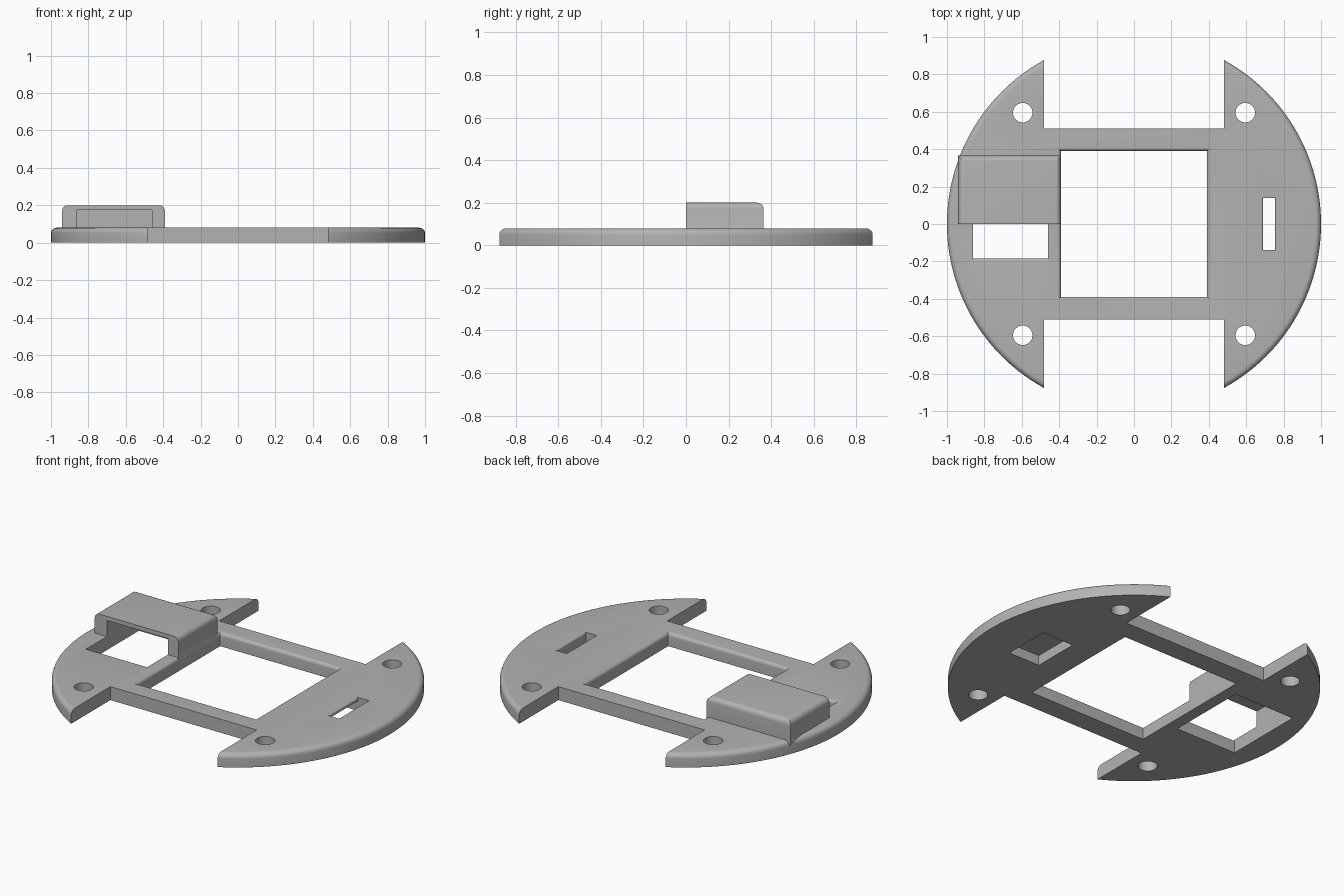
import bpy, bmesh
from math import sin, cos, pi

if "Cube" in bpy.data.objects:
    bpy.data.objects.remove(bpy.data.objects["Cube"], do_unlink=True)

THICK = 0.08      # plate thickness
HOLE = 0.39       # half width of the central window

grey = bpy.data.materials.new("plain_grey")
grey.use_nodes = True
grey.diffuse_color = (0.45, 0.45, 0.45, 1)
grey.node_tree.nodes["Principled BSDF"].inputs["Base Color"].default_value = (0.45, 0.45, 0.45, 1)


def loft(name, rings):
    """Closed solid through a stack of matching outlines."""
    bm = bmesh.new()
    rows = [[bm.verts.new(p) for p in ring] for ring in rings]
    n = len(rows[0])
    for low, high in zip(rows, rows[1:]):
        for i in range(n):
            j = (i + 1) % n
            bm.faces.new((low[i], low[j], high[j], high[i]))
    bm.faces.new(rows[0][::-1])
    bm.faces.new(rows[-1])
    bmesh.ops.recalc_face_normals(bm, faces=bm.faces)
    mesh = bpy.data.meshes.new(name)
    bm.to_mesh(mesh)
    bm.free()
    mesh.materials.append(grey)
    obj = bpy.data.objects.new(name, mesh)
    bpy.context.collection.objects.link(obj)
    return obj


def fillet(z_top, r, steps=6):
    """(offset, height) pairs of a quarter round ending at z_top."""
    return [(r * (1 - cos(a)), z_top - r + r * sin(a))
            for a in (pi / 2 * i / steps for i in range(steps + 1))]


def disc(name, x, y, levels, sides):
    return loft(name, [[(x + r * cos(2 * pi * i / sides), y + r * sin(2 * pi * i / sides), z)
                        for i in range(sides)] for r, z in levels])


def box(name, x0, x1, y0, y1, levels, sides=(1, 1, 1, 1)):
    """Box whose chosen sides (left, right, front, back) move out by each level's offset."""
    l, r, f, b = sides
    rings = []
    for o, z in levels:
        xa, xb, ya, yb = x0 - o * l, x1 + o * r, y0 - o * f, y1 + o * b
        rings.append([(xa, ya, z), (xb, ya, z), (xb, yb, z), (xa, yb, z)])
    return loft(name, rings)


def flared(r):
    """Levels of a cutter that leaves a rounded top edge on the plate."""
    return [(0, -0.1)] + fillet(THICK, r) + [(r, THICK + 0.02)]


def combine(target, other, operation):
    mod = target.modifiers.new(operation.lower(), "BOOLEAN")
    mod.operation, mod.solver, mod.object = operation, "EXACT", other
    bpy.context.view_layer.objects.active = target
    bpy.ops.object.modifier_apply(modifier=mod.name)
    bpy.data.objects.remove(other, do_unlink=True)


# Round base plate with a rounded upper rim
plate = disc("mounting_plate", 0, 0,
             [(1, 0)] + [(1 - o, z) for o, z in fillet(THICK, 0.03)], 160)

# Notches at front and back, and four screw holes
straight = [(0, -0.1), (0, 0.3)]
for s in (-1, 1):
    ya, yb = sorted((s * 0.51, s * 1.2))
    combine(plate, box("notch_cutter", -0.48, 0.48, ya, yb, straight), "DIFFERENCE")
    for t in (-1, 1):
        hole = disc("screw_cutter", s * 0.595, t * 0.595, [(0.052, -0.1), (0.052, 0.3)], 40)
        combine(plate, hole, "DIFFERENCE")

# Central window with softened edge
combine(plate, box("window_cutter", -HOLE, HOLE, -HOLE, HOLE, flared(0.02)), "DIFFERENCE")

# Narrow slot opening into a wider pocket underneath
combine(plate, box("slot_cutter", 0.69, 0.755, -0.14, 0.14, flared(0.01), (1, 1, 0, 0)), "DIFFERENCE")
combine(plate, box("pocket_cutter", 0.55, 0.756, -0.141, 0.141, [(0, -0.1), (0, 0.06)]), "DIFFERENCE")

# Connector housing, rounded on top except at its open front
shell = [(0, 0.055)] + [(-o, z) for o, z in fillet(0.2, 0.03)]
combine(plate, box("connector_housing", -0.94, -HOLE - 0.001, 0, 0.365, shell, (1, 1, 0, 1)), "UNION")

# Cavity through the floor and the housing front
combine(plate, box("cavity_cutter", -0.86, -0.46, -0.18, 0.3, [(0, -0.1), (0, 0.175)]), "DIFFERENCE")
combine(plate, box("lip_cutter", -0.8601, -0.4599, -0.185, -0.05, flared(0.015), (0, 0, 1, 0)), "DIFFERENCE")

# Smooth rounded edges, crisp corners
bpy.ops.object.select_all(action="DESELECT")
plate.select_set(True)
bpy.context.view_layer.objects.active = plate
bpy.ops.object.shade_smooth_by_angle(angle=pi / 6)
